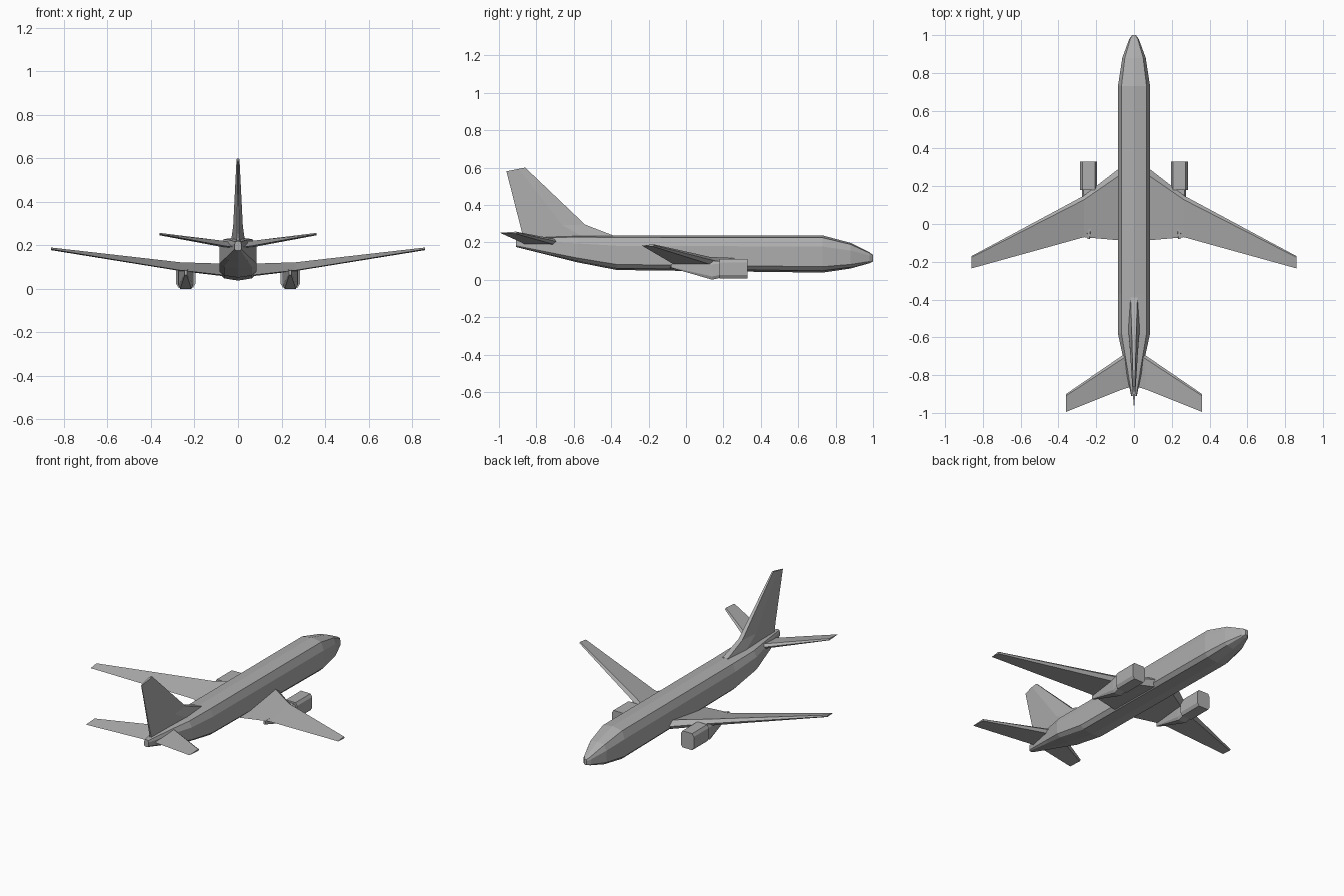
import bpy
import bmesh
from mathutils import Vector

cube = bpy.data.objects.get("Cube")
if cube:
    bpy.data.objects.remove(cube, do_unlink=True)

# Single plain grey paint
grey = bpy.data.materials.new("plain grey")
grey.use_nodes = True
paint = (0.42, 0.42, 0.42, 1)
grey.diffuse_color = paint
grey.node_tree.nodes["Principled BSDF"].inputs["Base Color"].default_value = paint


def loft(name, sections, mirrored=False):
    """Skin a row of equal-sized closed sections and cap both ends."""
    bm = bmesh.new()
    rings = [[bm.verts.new(Vector(p)) for p in section] for section in sections]
    for a, b in zip(rings, rings[1:]):
        count = len(a)
        for i in range(count):
            j = (i + 1) % count
            bm.faces.new((a[i], a[j], b[j], b[i]))
    bm.faces.new(rings[0])
    bm.faces.new(rings[-1])
    bmesh.ops.recalc_face_normals(bm, faces=bm.faces)
    mesh = bpy.data.meshes.new(name)
    bm.to_mesh(mesh)
    bm.free()
    mesh.materials.append(grey)
    obj = bpy.data.objects.new(name, mesh)
    bpy.context.collection.objects.link(obj)
    if mirrored:
        mirror = obj.modifiers.new("both sides", 'MIRROR')
        mirror.use_mirror_merge = False
    return obj


def body_section(y, half_width, bottom, top):
    """Flat-sided fuselage section with a low ridge and a shallow keel."""
    w, h = half_width, top - bottom
    right = [(0.78 * w, top - 0.06 * h), (w, top - 0.3 * h),
             (w, bottom + 0.16 * h), (0.75 * w, bottom + 0.05 * h)]
    left = [(-x, z) for x, z in reversed(right)]
    outline = [(0, top)] + right + [(0, bottom)] + left
    return [(x, y, z) for x, z in outline]


def foil_section(x, lead, trail, bottom, top, trail_z):
    """Wedge with a blunt leading edge and a sharp trailing edge."""
    shoulder = lead + 0.1 * (trail - lead)
    return [(x, lead, (bottom + top) / 2), (x, shoulder, top),
            (x, trail, trail_z), (x, shoulder, bottom)]


def pod_section(y, x, half_width, bottom, top):
    """Engine section: a box with narrow chamfers."""
    w, h = half_width, (top - bottom) / 2
    mid = (top + bottom) / 2
    outline = [(0.75, 1), (1, 0.65), (1, -0.65), (0.75, -1)]
    outline += [(-u, -v) for u, v in outline]
    return [(x + u * w, y, mid + v * h) for u, v in outline]


def fin_section(lead, trail, lead_z, trail_z, half_width):
    """Upright fin section, thickest a third of the way back."""
    mid = lead + (trail - lead) * 0.35
    mid_z = lead_z + (trail_z - lead_z) * 0.35
    w = half_width
    return [(w * 0.6, lead, lead_z), (w, mid, mid_z), (w * 0.2, trail, trail_z),
            (-w * 0.2, trail, trail_z), (-w, mid, mid_z), (-w * 0.6, lead, lead_z)]


# Fuselage, tail to nose
loft("fuselage", [body_section(*s) for s in (
    (-0.91, 0.015, 0.175, 0.22),
    (-0.71, 0.057, 0.125, 0.232),
    (-0.58, 0.085, 0.093, 0.237),
    (-0.37, 0.085, 0.052, 0.237),
    (0.73, 0.085, 0.038, 0.237),
    (0.88, 0.062, 0.06, 0.197),
    (0.98, 0.025, 0.088, 0.147),
    (1, 0.01, 0.097, 0.133))])

# Swept wings with a kinked trailing edge
loft("wing", [foil_section(*s) for s in (
    (0.04, 0.325, -0.09, 0.055, 0.115, 0.06),
    (0.265, 0.15, -0.07, 0.082, 0.122, 0.085),
    (0.86, -0.17, -0.235, 0.178, 0.19, 0.182))], True)

# Tailplanes
loft("tailplane", [foil_section(*s) for s in (
    (0.01, -0.66, -0.86, 0.182, 0.215, 0.19),
    (0.06, -0.695, -0.875, 0.19, 0.22, 0.197),
    (0.36, -0.9, -0.995, 0.246, 0.257, 0.251))], True)

# Fin with a sloping forward fillet
loft("fin", [fin_section(*s) for s in (
    (-0.39, -0.87, 0.22, 0.21, 0.03),
    (-0.39, -0.87, 0.237, 0.225, 0.03),
    (-0.54, -0.885, 0.295, 0.285, 0.022),
    (-0.86, -0.96, 0.6, 0.58, 0.007))])

# Engine cowls, and the tapering mounts that run back under the wings
loft("engine", [pod_section(*s) for s in (
    (0.33, 0.24, 0.045, 0.006, 0.11),
    (0.18, 0.24, 0.045, 0.006, 0.11))], True)
loft("engine_mount", [pod_section(*s) for s in (
    (0.19, 0.24, 0.036, 0.012, 0.1),
    (0.14, 0.24, 0.034, 0, 0.1),
    (-0.08, 0.24, 0.006, 0.064, 0.085))], True)
